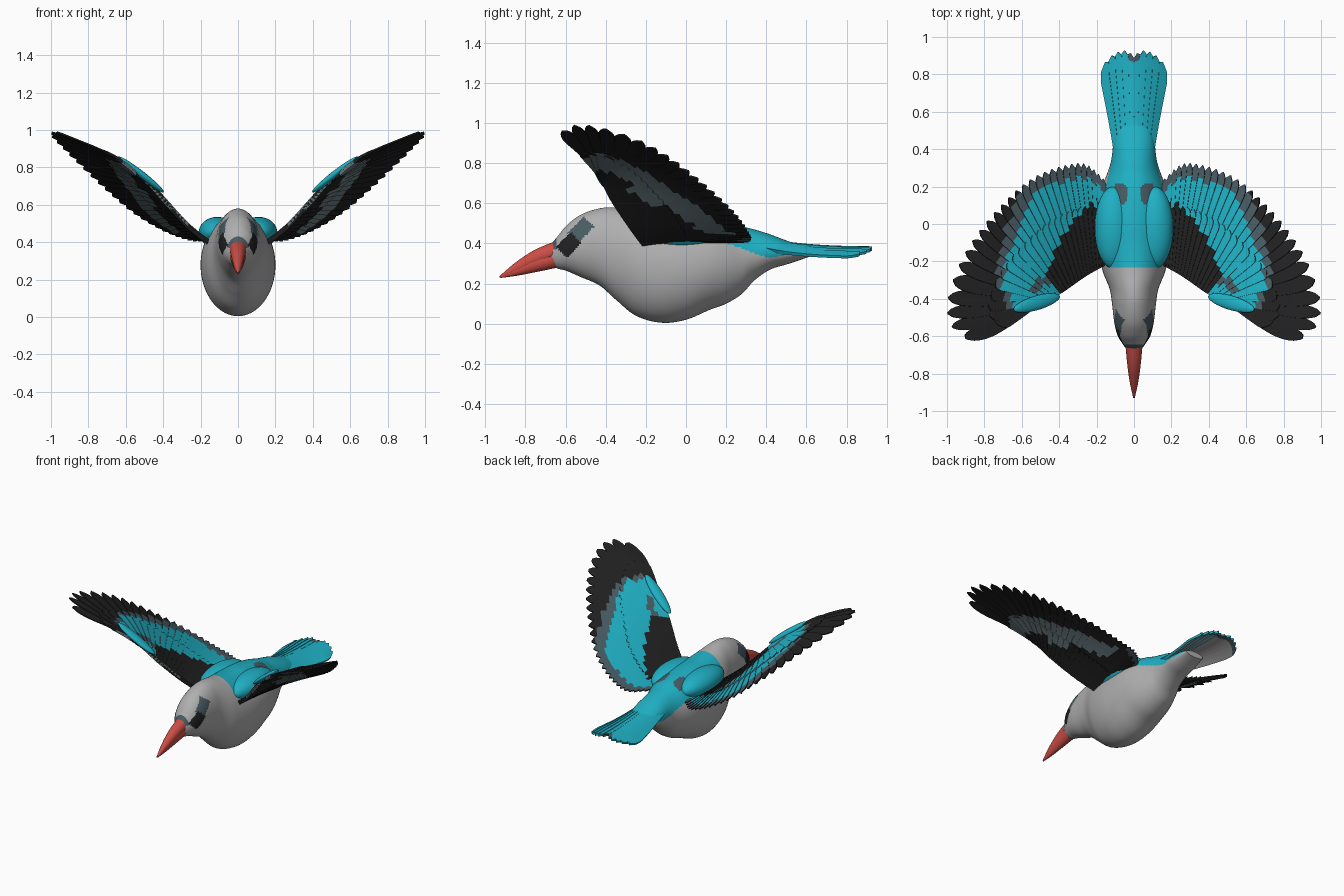
import bpy, math
from mathutils import Vector, Matrix

cube = bpy.data.objects.get("Cube")
if cube:
    bpy.data.objects.remove(cube)


# Materials
def material(name, rgb):
    m = bpy.data.materials.new(name)
    m.use_nodes = True
    m.diffuse_color = (*rgb, 1)
    m.node_tree.nodes["Principled BSDF"].inputs["Base Color"].default_value = (*rgb, 1)
    return m


MATS = [material("pale grey", (.43, .43, .43)), material("turquoise", (.014, .44, .56)),
        material("black", (.015, .015, .015)), material("slate", (.065, .105, .125)),
        material("red", (.6, .075, .06)), material("blue grey", (.16, .22, .24))]
GREY, BLUE, BLACK, SLATE, RED, BLUE_GREY = range(len(MATS))
TOP, EDGE, UNDER = range(3)


# Helpers
def interp(table, u):
    """Smooth interpolation of table rows, keyed on their first column."""
    n = len(table)
    i = max([0] + [k for k in range(n - 1) if table[k][0] <= u])
    a, b = table[i], table[i + 1]
    d = b[0] - a[0]
    t = (u - a[0]) / d

    def slope(k, c):
        lo, hi = table[max(k - 1, 0)], table[min(k + 1, n - 1)]
        return (hi[c] - lo[c]) / (hi[0] - lo[0]) * d

    return [(2*t**3 - 3*t**2 + 1) * a[c] + (t**3 - 2*t**2 + t) * slope(i, c)
            + (3*t**2 - 2*t**3) * b[c] + (t**3 - t**2) * slope(i + 1, c)
            for c in range(1, len(a))]


def add_mirror(ob):
    ob.modifiers.new("Mirror", "MIRROR").use_mirror_merge = False


def make_object(name, verts, faces, mats, angle=40):
    mesh = bpy.data.meshes.new(name)
    mesh.from_pydata(verts, [], faces)
    for m in MATS:
        mesh.materials.append(m)
    for p, k in zip(mesh.polygons, mats):
        p.material_index = k
    ob = bpy.data.objects.new(name, mesh)
    bpy.context.collection.objects.link(ob)
    bpy.ops.object.select_all(action="DESELECT")
    ob.select_set(True)
    bpy.context.view_layer.objects.active = ob
    bpy.ops.object.mode_set(mode="EDIT")
    bpy.ops.mesh.select_all(action="SELECT")
    bpy.ops.mesh.normals_make_consistent(inside=False)
    bpy.ops.object.mode_set(mode="OBJECT")
    bpy.ops.object.shade_smooth_by_angle(angle=math.radians(angle))
    return ob


def loft(name, table, rows, segs, rule):
    """Oval rings along y; table rows are y, top z, bottom z, half width."""
    verts, faces = [], []
    y0, y1 = table[0][0], table[-1][0]
    for r in range(rows + 1):
        y = y0 + (y1 - y0) * r / rows
        top, low, half = interp(table, y)
        for k in range(segs):
            a = math.tau * k / segs
            verts.append(Vector((half * math.cos(a), y,
                                 (top + low) / 2 + (top - low) / 2 * math.sin(a))))
    for r in range(rows):
        for k in range(segs):
            j = (k + 1) % segs
            faces.append([r*segs + k, r*segs + j, (r+1)*segs + j, (r+1)*segs + k])
    faces += [list(range(segs)), list(range(rows * segs, (rows + 1) * segs))]
    mats = [rule(sum((verts[i] for i in f), Vector()) / len(f)) for f in faces]
    return make_object(name, verts, faces, mats)


def ellipsoid_pair(name, centre, radii, axis, colour):
    """Mirrored ellipsoids whose second radius lies along the axis."""
    bpy.ops.mesh.primitive_uv_sphere_add(segments=32, ring_count=20, location=(0, 0, 0))
    ob = bpy.context.object
    ob.name = name
    turn = Vector(axis).to_track_quat("Y", "Z").to_matrix().to_4x4()
    ob.data.transform(Matrix.Translation(centre) @ turn @ Matrix.Diagonal((*radii, 1)))
    ob.data.materials.append(MATS[colour])
    bpy.ops.object.shade_smooth_by_angle()
    add_mirror(ob)


def feathers(surf, rule, count, reach, lift, thick, round_at, verts, faces, mats):
    """A row of overlapping feathers lying on surf(u, s)."""
    rows, e = 26, .004
    for i in range(count):
        u0 = (i + .5) / count
        s0, first = round_at(u0), len(verts)
        for r in range(rows + 1):
            t = r / rows
            w = .66 / count
            if t > s0:
                w *= max(.1, math.sqrt(1 - ((t - s0) / (1 - s0)) ** 2))
            for a in (-1, 0, 1):
                u, s = u0 + a * w, t * reach
                p = surf(u, s)
                n = (surf(u + e, s) - surf(u - e, s)).cross(surf(u, s + e) - surf(u, s - e))
                n.normalize()
                if n.z < 0:
                    n.negate()
                base = lift + .003 * a * (.3 + .7 * s)
                h = thick * (1 + 1.5 * (1 - s) ** 4)
                verts += [p + n * (base + h), p + n * (base - h)]
        for r in range(rows):
            s = (r + .5) / rows * reach
            o = first + r * 6
            for c in (0, 2):
                faces.append([o + c, o + c + 2, o + c + 8, o + c + 6])
                faces.append([o + c + 1, o + c + 7, o + c + 9, o + c + 3])
                mats += [rule(u0, s, TOP), rule(u0, s, UNDER)]
            faces.extend([[o, o + 6, o + 7, o + 1], [o + 4, o + 5, o + 11, o + 10]])
            mats += [rule(u0, s, EDGE)] * 2
        for o in (first, first + rows * 6):
            faces.append([o, o + 1, o + 3, o + 5, o + 4, o + 2])
            mats.append(mats[-1])


# Body with head, back and eye stripe
BODY = [(-.67, .40, .29, .04), (-.64, .435, .275, .062), (-.6, .485, .265, .086),
        (-.53, .54, .235, .105), (-.43, .575, .19, .117), (-.35, .578, .12, .13),
        (-.25, .56, .04, .168), (-.12, .545, .005, .195), (0, .54, .02, .2),
        (.12, .525, .07, .19), (.2, .51, .1, .17), (.28, .485, .15, .14),
        (.34, .47, .215, .122), (.42, .445, .27, .112), (.5, .415, .295, .1),
        (.62, .375, .335, .07)]


def body_rule(p):
    x, y, z = abs(p.x), p.y, p.z
    along = ((y + .64) + (z - .36)) * .707
    across = ((z - .36) - (y + .64)) * .707
    if x > .03 and abs(across + .016) < .038 and .01 < along < .115:
        return BLACK
    if x > .03 and abs(across + .006) < .036 and .1 < along < .215:
        return SLATE
    if y < -.645 and z > .37:
        return SLATE
    if ((x - .075) / .045) ** 2 + ((y - .16) / .06) ** 2 < 1 and z > .4:
        return SLATE
    edge = .44 - .11 * min(1, max(0, (y - .1) / .3)) + .15 * max(0, y - .42)
    return BLUE if y > -.23 and z > edge else GREY


loft("body", BODY, 150, 96, body_rule)

# Beak halves
loft("upper_beak", [(-.93, .237, .23, .004), (-.85, .305, .25, .022),
                    (-.75, .37, .285, .036), (-.6, .43, .33, .05)], 16, 24, lambda p: RED)
loft("lower_beak", [(-.925, .235, .228, .004), (-.85, .29, .238, .02),
                    (-.75, .345, .257, .034), (-.6, .39, .288, .048)], 16, 24, lambda p: RED)

# Shoulder feathers and the coverts on the leading edge of each wing
ellipsoid_pair("shoulders", (.11, -.02, .452), (.1, .22, .083), (0, 1, 0), BLUE)
ellipsoid_pair("leading_coverts", (.52, -.422, .762), (.038, .16, .02), (.27, -.08, .21), BLUE)

# Wing surface: leading edge points fan out to feather tips
LEADING = [(0, .16, -.22, .40), (.3, .27, -.285, .49), (.6, .39, -.37, .62),
           (.8, .46, -.41, .70), (1, .51, -.435, .74)]
TIPS = [(0, .15, .23, .41), (.15, .26, .32, .415), (.3, .40, .305, .465),
        (.45, .56, .235, .56), (.6, .72, .09, .695), (.72, .85, -.07, .82),
        (.81, .94, -.23, .91), (.89, .997, -.43, .975), (.95, .965, -.56, .985),
        (1, .85, -.645, .94)]


def wing_surf(u, s):
    a, b = Vector(interp(LEADING, u)), Vector(interp(TIPS, u))
    camber = .022 * min(1, max(0, 2 * u - .2)) * math.sin(math.pi * max(0, s))
    return a.lerp(b, s) + Vector((-.5, 0, .8)) * camber


def wing_rule(u, s, layer):
    s += .02 * math.sin(u * 90)
    if layer == TOP:
        limit = .88 - max(0, u - .45) - max(0, u - .8)
        if u > .62 and s < .16:
            return BLUE
        if .62 < u < .8 and s < .26:
            return SLATE
        if s < .72 - .78 * u:
            return BLACK
        if s < limit:
            return BLUE
        return SLATE if s < limit + .16 - .25 * max(0, u - .45) else BLACK
    if layer == UNDER and u < .2 and s > .9:
        return SLATE
    middle = .7 - .67 * (u - .3)
    wide = .24 if .5 < u < .65 else .13
    return BLUE_GREY if u > .26 and middle - wide < s < middle + .13 else BLACK


def wing_round(u):
    return .88 - .5 * max(0, u - .4)


wing = ([], [], [])
feathers(wing_surf, wing_rule, 28, 1, 0, .004, wing_round, *wing)
feathers(wing_surf, wing_rule, 24, .6, .006, .003, lambda u: .88, *wing)
feathers(wing_surf, wing_rule, 24, .45, -.006, .003, lambda u: .88, *wing)
add_mirror(make_object("wings", *wing, angle=30))


# Tail fan: feathers run from the outer edge in to the centre
def tail_surf(u, s):
    k = 1 - u
    end = .93 - .09 * abs(k) ** 3 - .03 * max(0, 1 - 4 * abs(k))
    x = k * (.095 + .075 * min(1, s * 1.2))
    z = .412 - .07 * s + .035 * s * s - .04 * k * k
    return Vector((x, .38 + (end - .38) * s, z))


def tail_rule(u, s, layer):
    if s > .92 and (u > .8 or layer == UNDER):
        return SLATE
    return GREY if layer == UNDER else BLUE


tail = ([], [], [])
feathers(tail_surf, tail_rule, 5, 1, 0, .007, lambda u: .93, *tail)
add_mirror(make_object("tail", *tail, angle=30))
